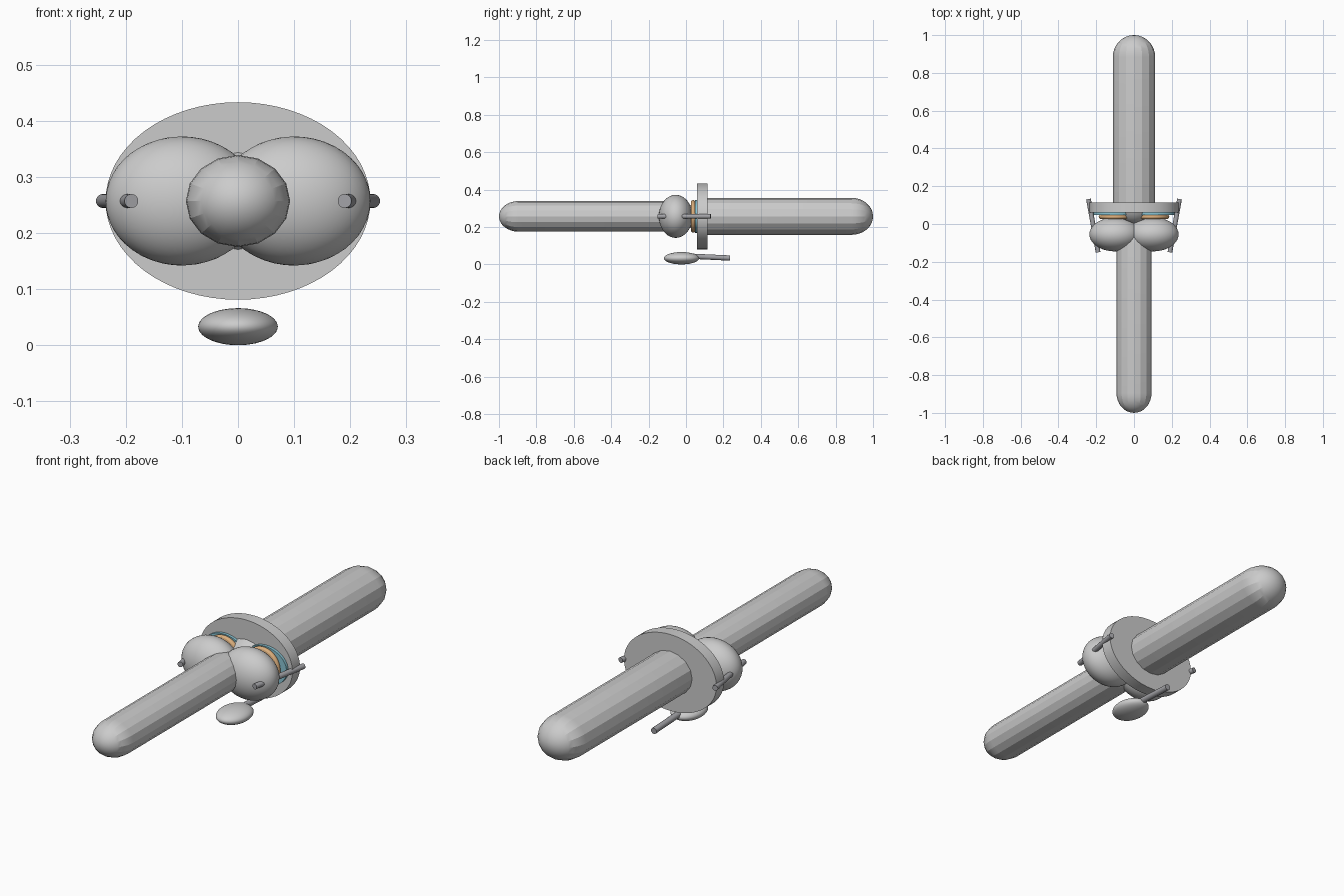
import bpy, math
from mathutils import Vector

if "Cube" in bpy.data.objects:
    bpy.data.objects.remove(bpy.data.objects["Cube"])

CZ = 0.257  # height of the joint axis


def mat(name, col):
    m = bpy.data.materials.new(name)
    m.diffuse_color = (*col, 1)
    m.use_nodes = True
    m.node_tree.nodes["Principled BSDF"].inputs["Base Color"].default_value = m.diffuse_color
    return m


GREY = mat("ligament_grey", (0.36, 0.36, 0.38))
BLUE = mat("cartilage_blue", (0.25, 0.55, 0.65))
ORANGE = mat("meniscus_orange", (0.70, 0.42, 0.20))


def finish(name, material=None, angle=30):
    ob = bpy.context.object
    ob.name = name
    bpy.ops.object.transform_apply(location=False, rotation=True, scale=True)
    bpy.ops.object.shade_smooth_by_angle(angle=math.radians(angle))
    if material:
        ob.data.materials.append(material)
    return ob


def ellipsoid(name, loc, size):
    bpy.ops.mesh.primitive_ico_sphere_add(subdivisions=4, radius=1, location=loc)
    bpy.context.object.scale = size
    return finish(name)


def disc(name, x, y0, y1, rx, rz, material=None):
    bpy.ops.mesh.primitive_cylinder_add(vertices=64, radius=1, depth=y1 - y0,
                                        location=(x, (y0 + y1) / 2, CZ),
                                        rotation=(math.pi / 2, 0, 0))
    bpy.context.object.scale = (rx, rz, 1)
    return finish(name, material)


def rod(name, a, b, r):
    a, b = Vector(a), Vector(b)
    d = b - a
    bpy.ops.mesh.primitive_cylinder_add(vertices=16, radius=r, depth=d.length,
                                        location=(a + b) / 2,
                                        rotation=d.to_track_quat('Z', 'Y').to_euler())
    return finish(name, GREY)


def capsule(name, y0, y1, rx, rz, cap, sides=16, rings=8):
    prof = [(y0 + cap * (1 - math.cos(t)), math.sin(t))
            for t in (i * math.pi / 2 / rings for i in range(1, rings + 1))]
    prof += [(y0 + y1 - y, r) for y, r in reversed(prof)]
    verts = [(rx * r * math.cos(2 * math.pi * k / sides), y,
              rz * r * math.sin(2 * math.pi * k / sides))
             for y, r in prof for k in range(sides)]
    n = len(verts)
    verts += [(0, y0, 0), (0, y1, 0)]
    faces = []
    for k in range(sides):
        j = (k + 1) % sides
        for i in range(len(prof) - 1):
            a, b = i * sides, (i + 1) * sides
            faces.append((a + k, b + k, b + j, a + j))
        faces.append((n, k, j))
        faces.append((n + 1, n - sides + j, n - sides + k))
    me = bpy.data.meshes.new(name)
    me.from_pydata(verts, [], faces)
    ob = bpy.data.objects.new(name, me)
    ob.location.z = CZ
    bpy.context.collection.objects.link(ob)
    bpy.ops.object.select_all(action='DESELECT')
    bpy.context.view_layer.objects.active = ob
    ob.select_set(True)
    return finish(name, angle=18)


# long bones
capsule("upper_bone_shaft", -1.0, 0.0, 0.093, 0.082, 0.105)
capsule("lower_bone_shaft", 0.0, 1.0, 0.112, 0.099, 0.115)

# flat top of the lower bone
disc("lower_bone_plateau", 0, 0.06, 0.115, 0.236, 0.176)

# paired parts on each side of the joint
for s, side in ((-1, "left"), (1, "right")):
    ellipsoid("condyle_" + side, (s * 0.1, -0.055, CZ), (0.136, 0.09, 0.115))
    disc("cartilage_" + side, s * 0.105, 0.047, 0.06, 0.11, 0.088, BLUE)
    bpy.ops.mesh.primitive_torus_add(major_segments=48, minor_segments=12,
                                     major_radius=0.075, minor_radius=0.012,
                                     location=(s * 0.1, 0.038, CZ),
                                     rotation=(math.pi / 2, 0, 0))
    finish("meniscus_" + side, ORANGE)
    rod("side_ligament_" + side, (s * 0.19, -0.15, CZ), (s * 0.241, 0.132, CZ), 0.0125)

# kneecap and its tendon
ellipsoid("kneecap", (0, -0.024, 0.033), (0.071, 0.094, 0.033))
rod("kneecap_tendon", (0, -0.02, 0.046), (0, 0.235, 0.034), 0.014)
